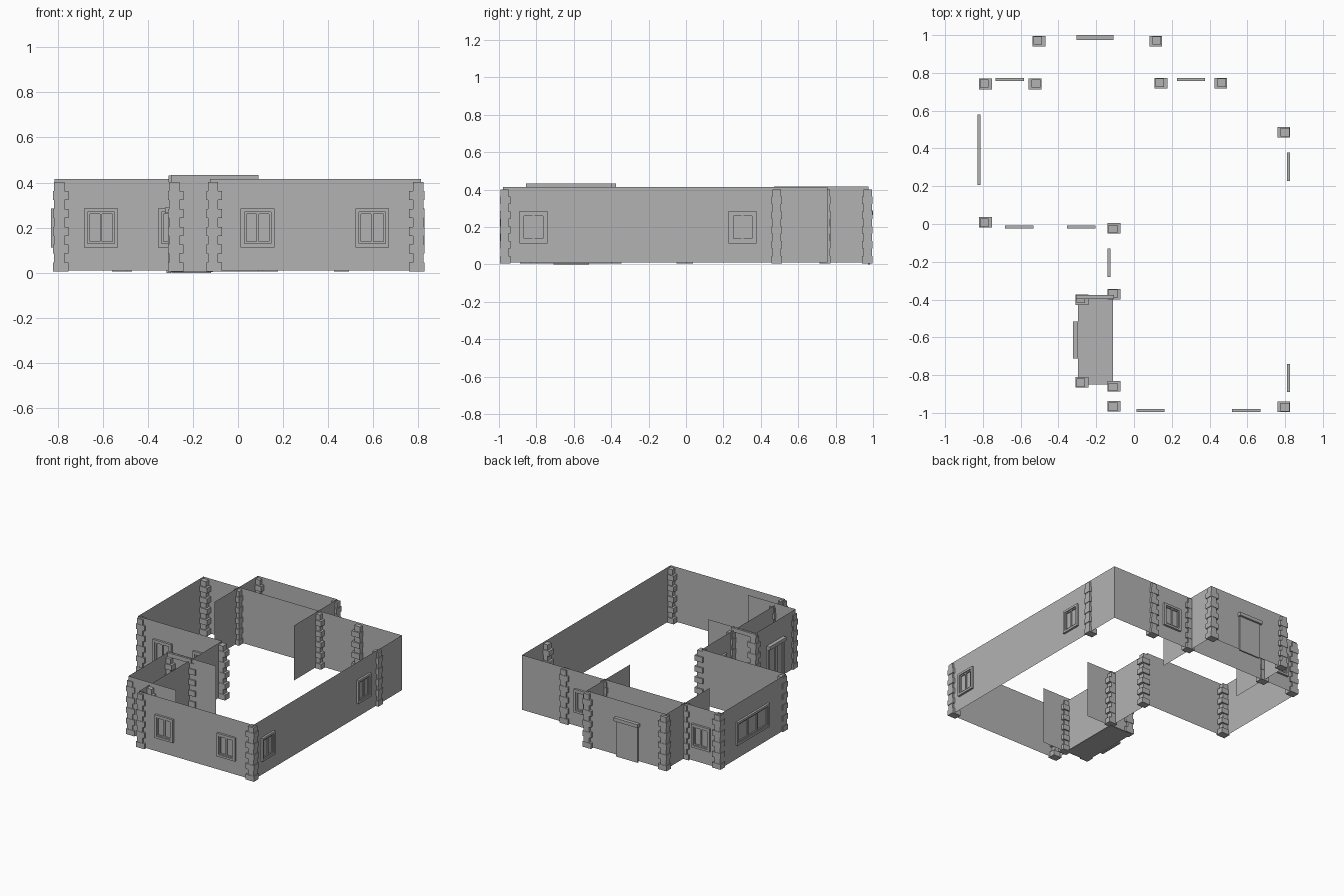
import bpy, bmesh
from math import radians
from mathutils import Vector, Matrix

if "Cube" in bpy.data.objects:
    bpy.data.objects.remove(bpy.data.objects["Cube"])

stone = bpy.data.materials.new("dark_grey")
stone.diffuse_color = (0.45, 0.45, 0.45, 1)
stone.use_nodes = True
stone.node_tree.nodes["Principled BSDF"].inputs["Base Color"].default_value = stone.diffuse_color


def make_object(name, bm):
    mesh = bpy.data.meshes.new(name)
    bm.to_mesh(mesh)
    bm.free()
    mesh.materials.append(stone)
    obj = bpy.data.objects.new(name, mesh)
    bpy.context.collection.objects.link(obj)
    return obj


def add_box(bm, lo, hi, matrix=None):
    lo, hi = Vector(lo), Vector(hi)
    m = Matrix.Translation((lo + hi) / 2) @ Matrix.Diagonal((*(hi - lo), 1))
    bmesh.ops.create_cube(bm, size=1, matrix=(matrix or Matrix()) @ m)


def wall_run(name, points, z0, z1, closed=False):
    """Thin upright sheet following a plan line."""
    bm = bmesh.new()
    low = [bm.verts.new((x, y, z0)) for x, y in points]
    high = [bm.verts.new((x, y, z1)) for x, y in points]
    n = len(points)
    for i in range(n if closed else n - 1):
        j = (i + 1) % n
        bm.faces.new((low[i], low[j], high[j], high[i]))
    return make_object(name, bm)


def facing(x, y, side):
    """Local frame: x along the wall, -y pointing outward."""
    turns = {"front": 0, "right": 90, "back": 180, "left": -90}
    return Matrix.Translation((x, y, 0)) @ Matrix.Rotation(radians(turns[side]), 4, 'Z')


def add_frame(bm, m, w, z0, z1, t, y0, y1):
    add_box(bm, (-w / 2, y0, z0), (-w / 2 + t, y1, z1), m)
    add_box(bm, (w / 2 - t, y0, z0), (w / 2, y1, z1), m)
    add_box(bm, (-w / 2 + t, y0, z0), (w / 2 - t, y1, z0 + t), m)
    add_box(bm, (-w / 2 + t, y0, z1 - t), (w / 2 - t, y1, z1), m)


def window(x, y, side, w=0.15, bars=1):
    bm = bmesh.new()
    m = facing(x, y, side)
    add_frame(bm, m, w, 0.113, 0.285, 0.016, -0.016, -0.0005)
    add_frame(bm, m, w - 0.032, 0.129, 0.269, 0.009, -0.009, -0.0005)
    inner = w - 0.05
    for i in range(bars):
        u = -inner / 2 + inner * (i + 1) / (bars + 1)
        add_box(bm, (u - 0.005, -0.008, 0.138), (u + 0.005, -0.0005, 0.26), m)
    make_object("window_" + side, bm)


def door(x, y, side, panelled):
    bm = bmesh.new()
    m = facing(x, y, side)
    add_box(bm, (-0.098, -0.027, 0.265), (0.098, -0.0005, 0.29), m)
    if panelled:
        add_box(bm, (-0.085, -0.004, 0.005), (0.085, -0.0005, 0.265), m)
        for u in (-0.085, 0, 0.085):
            add_box(bm, (u - 0.009, -0.013, 0.005), (u + 0.009, -0.0005, 0.265), m)
        add_box(bm, (-0.095, -0.02, 0.0), (0.095, -0.0005, 0.012), m)
    else:
        add_box(bm, (-0.088, -0.012, 0.0), (0.088, -0.0005, 0.265), m)
    make_object("door_" + side, bm)


def quoin(x, y, sx, sy):
    """Stack of alternating large and small corner stones."""
    bm = bmesh.new()
    count, z0, z1 = 10, 0.006, 0.402
    h = (z1 - z0) / count
    for i in range(count):
        hx, hy = (0.034, 0.028) if i % 2 == 0 else (0.023, 0.022)
        cx = x + sx * (0.034 - hx) * 0.55
        cy = y + sy * (0.028 - hy) * 0.55
        add_box(bm, (cx - hx, cy - hy, z0 + i * h), (cx + hx, cy + hy, z0 + (i + 1) * h))
    make_object("corner_stones", bm)


# Main wall loop, rear extension and side porch
wall_run("main_walls", [(-0.813, -0.007), (-0.125, -0.007), (-0.125, -0.978),
                        (0.81, -0.978), (0.81, 0.757), (-0.813, 0.757)], 0.01, 0.415, True)
wall_run("rear_extension_walls", [(0.13, 0.47), (0.13, 0.975), (-0.52, 0.975), (-0.52, 0.47)],
         0.01, 0.416)
wall_run("porch_walls", [(0.09, -0.387), (-0.297, -0.387), (-0.297, -0.855), (0.09, -0.855)],
         0.007, 0.434)

# Porch floor and lintel
bm = bmesh.new()
add_box(bm, (-0.297, -0.85, 0.004), (-0.11, -0.38, 0.01))
make_object("porch_floor", bm)
bm = bmesh.new()
add_box(bm, (-0.308, -0.397, 0.402), (-0.107, -0.375, 0.432))
make_object("porch_lintel", bm)

# Corner stones: plan position and outward direction
for q in [(-0.503, 0.968, -1, 1), (0.115, 0.968, 1, 1), (-0.786, 0.741, -1, 1),
          (-0.525, 0.741, 1, 1), (0.143, 0.745, -1, 1), (0.459, 0.745, 1, 1),
          (0.793, 0.485, 1, 0), (-0.786, 0.01, -1, -1), (-0.105, -0.023, -1, -1),
          (-0.105, -0.372, -1, 1), (-0.276, -0.4, -1, 1), (-0.276, -0.837, -1, -1),
          (-0.105, -0.86, -1, -1), (-0.105, -0.965, -1, -1), (0.793, -0.967, 1, -1)]:
    quoin(*q)

# Windows
for x, y, side in [(0.087, -0.978, "front"), (0.595, -0.978, "front"),
                   (-0.607, -0.007, "front"), (-0.28, -0.007, "front"),
                   (0.81, -0.815, "right"), (0.81, 0.303, "right"),
                   (0.302, 0.757, "back"), (-0.657, 0.757, "back"),
                   (-0.125, -0.205, "left")]:
    window(x, y, side)
window(-0.813, 0.393, "left", 0.375, 2)

# Doors
door(-0.207, 0.973, "back", False)
door(-0.297, -0.614, "left", True)
